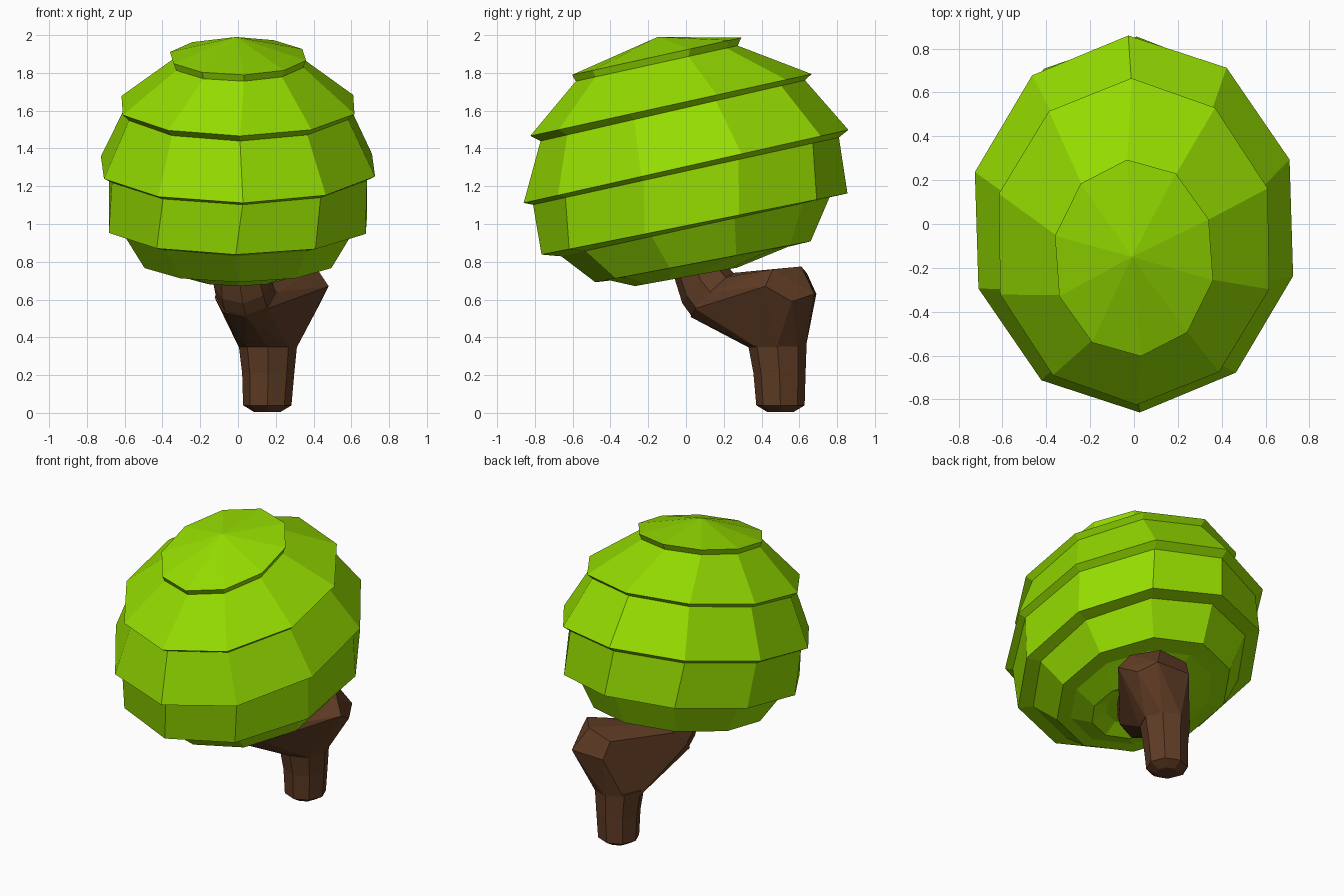
import bpy, bmesh
from math import sin, cos, pi, radians
from mathutils import Vector

if "Cube" in bpy.data.objects:
    bpy.data.objects.remove(bpy.data.objects["Cube"])

GREEN = (0.30, 0.72, 0.0, 1)
BROWN = (0.115, 0.045, 0.018, 1)


def skin(bm, rings):
    # bridge a list of vertex rings with quads and close both ends
    n = len(rings[0])
    loops = [[bm.verts.new(p) for p in r] for r in rings]
    for a, b in zip(loops, loops[1:]):
        for i in range(n):
            j = (i + 1) % n
            bm.faces.new((a[i], a[j], b[j], b[i]))
    for loop in (loops[0], loops[-1]):
        bm.faces.new(loop)
    return loops


def finish(bm, name, color):
    bmesh.ops.recalc_face_normals(bm, faces=bm.faces[:])
    mesh = bpy.data.meshes.new(name)
    bm.to_mesh(mesh)
    bm.free()
    mat = bpy.data.materials.new(name + "_material")
    mat.diffuse_color = color
    mat.use_nodes = True
    mat.node_tree.nodes["Principled BSDF"].inputs["Base Color"].default_value = mat.diffuse_color
    mesh.materials.append(mat)
    obj = bpy.data.objects.new(name, mesh)
    bpy.context.collection.objects.link(obj)
    return obj


def tilted_ring(rx, ry, cy, cz, slope, twist, n=10):
    # slope raises the back of the ring; twist turns it a few degrees
    angles = [pi / 2 + radians(twist) + 2 * pi * i / n for i in range(n)]
    return [(rx * cos(a), cy + ry * sin(a), cz + slope * ry * sin(a)) for a in angles]


def disc(center, normal, r, n=8):
    # ring of points around a centre, facing along the normal
    t = Vector(normal).normalized()
    v = t.cross(Vector((1, 0, 0))).normalized()
    u = v.cross(t)
    return [Vector(center) + r * (u * cos(2 * pi * k / n) + v * sin(2 * pi * k / n))
            for k in range(n)]


# foliage: tilted overlapping layers, each rim followed by an inset lip
layers = [
    (0.37, 0.45, -0.155, 1.888, 0.22, 5), (0.355, 0.43, -0.155, 1.85, 0.22, 5),
    (0.645, 0.745, -0.08, 1.63, 0.22, 1), (0.61, 0.70, -0.07, 1.60, 0.23, 1),
    (0.755, 0.86, 0.00, 1.305, 0.225, 2), (0.71, 0.81, 0.00, 1.28, 0.22, 2),
    (0.715, 0.81, 0.045, 1.00, 0.20, -1), (0.63, 0.71, 0.05, 0.985, 0.22, -1),
    (0.52, 0.57, 0.09, 0.80, 0.19, 0), (0.42, 0.47, 0.07, 0.79, 0.19, 0),
    (0.26, 0.27, 0.00, 0.72, 0.18, 0), (0.17, 0.18, 0.00, 0.76, 0.18, 0),
]
bm = bmesh.new()
loops = skin(bm, [tilted_ring(*l) for l in layers])
top = next(f for f in bm.faces if set(f.verts) == set(loops[0]))
bmesh.ops.poke(bm, faces=[top])
apex = next(v for v in bm.verts if all(e.other_vert(v) in loops[0] for e in v.link_edges))
apex.co = (-0.01, -0.15, 1.99)
finish(bm, "foliage", GREEN)

# lower trunk
up = (0, 0, 1)
bm = bmesh.new()
skin(bm, [disc((0.155, 0.5, 0.005), up, 0.07), disc((0.155, 0.5, 0.04), up, 0.128),
          disc((0.16, 0.495, 0.21), up, 0.138), disc((0.158, 0.482, 0.38), up, 0.157)])
finish(bm, "trunk", BROWN)

# flared fork joining the front branch and the wide cut stub at the back right
lean = (-0.1, -0.6, 0.6)
stub = [(0.48, 0.42, 0.67), (0.44, 0.56, 0.59), (0.38, 0.68, 0.63), (0.14, 0.69, 0.63),
        (0.12, 0.64, 0.74), (0.30, 0.61, 0.775), (0.42, 0.46, 0.76), (0.20, 0.36, 0.73)]
bm = bmesh.new()
points = (disc((0.158, 0.48, 0.35), up, 0.155)
          + disc((0.04, 0.14, 0.625), lean, 0.165) + stub)
verts = [bm.verts.new(p) for p in points]
bmesh.ops.convex_hull(bm, input=verts)
loose = [v for v in bm.verts if not v.link_faces]
bmesh.ops.delete(bm, geom=loose, context='VERTS')
bmesh.ops.dissolve_limit(bm, angle_limit=0.15, verts=bm.verts[:], edges=bm.edges[:])
finish(bm, "trunk_fork", BROWN)

# front branch running up into the foliage
bm = bmesh.new()
skin(bm, [disc((0.045, 0.15, 0.615), lean, 0.16), disc((0.025, 0.09, 0.69), lean, 0.155),
          disc((0.0, 0.02, 0.84), lean, 0.13)])
finish(bm, "front_branch", BROWN)
